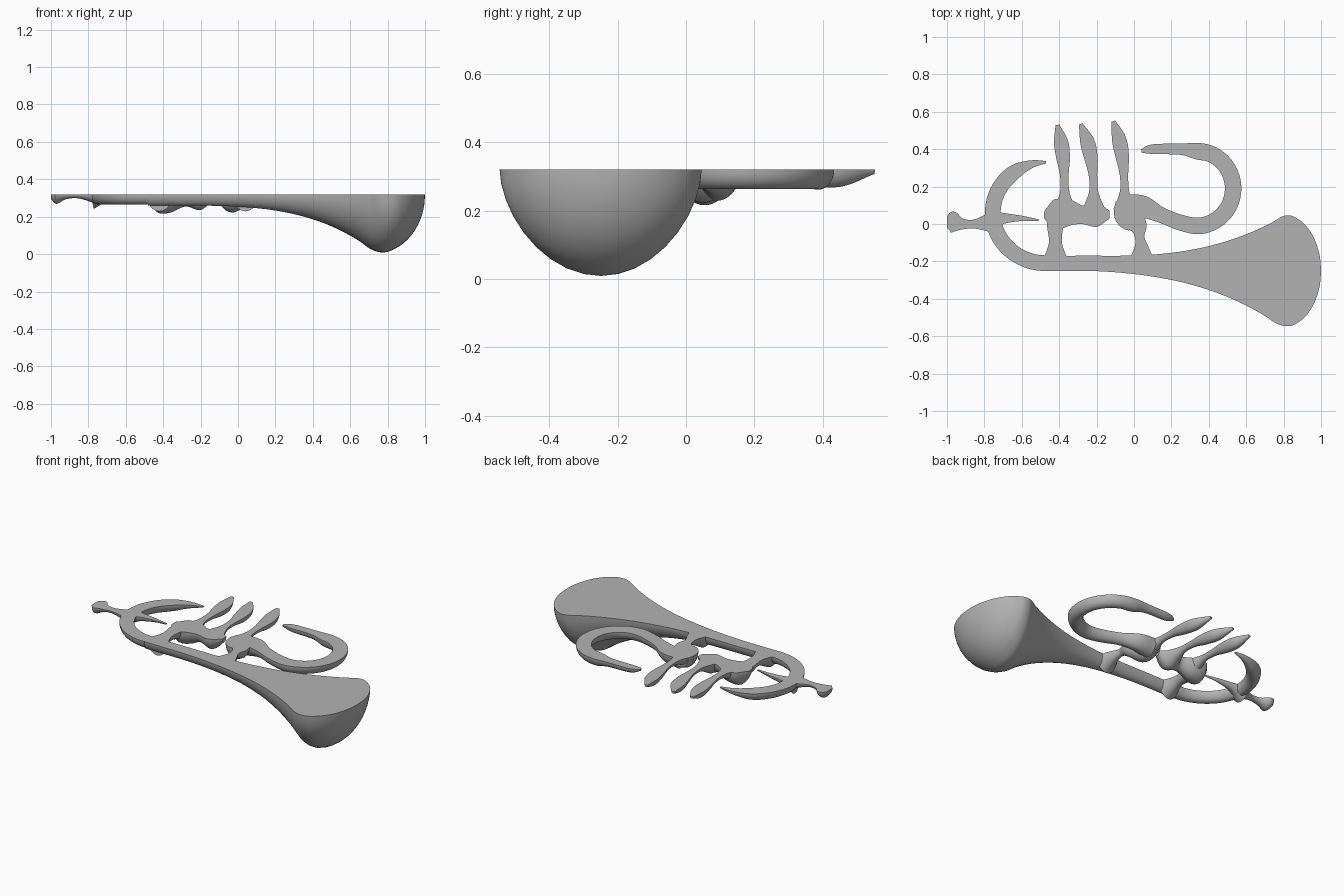
import bpy, bmesh, math
from mathutils import Vector

TOP = 0.32      # height of the flat upper face
STEPS = 6       # rings between two path points
ARC = 18        # facets round the half section

old = bpy.data.objects.get("Cube")
if old:
    bpy.data.objects.remove(old, do_unlink=True)

grey = bpy.data.materials.new("plain_grey")
grey.use_nodes = True
colour = (0.45, 0.45, 0.45, 1)
grey.diffuse_color = colour
bsdf = grey.node_tree.nodes["Principled BSDF"]
bsdf.inputs["Base Color"].default_value = colour


def spline(points):
    """Smooth curve through points of (x, y, half width, depth)."""
    p = [Vector(point) for point in points]
    p = [2 * p[0] - p[1]] + p + [2 * p[-1] - p[-2]]
    curve = []
    for before, start, end, after in zip(p, p[1:], p[2:], p[3:]):
        leave, arrive = (end - before) / 2, (after - start) / 2
        for i in range(STEPS):
            t = i / STEPS
            ease = t * t * (3 - 2 * t)
            curve.append(start.lerp(end, ease)
                         + leave * t * (1 - t) ** 2 - arrive * t * t * (1 - t))
    return curve + [p[-2]]


def half_tube(name, points, ratio=1.3, power=1.0):
    """Flat-topped branch with a rounded underside; depth follows width unless given."""
    path = spline([q if len(q) == 4 else (*q, q[2] * ratio) for q in points])
    bm = bmesh.new()
    rings = []
    for i, (x, y, width, depth) in enumerate(path):
        ahead = path[min(i + 1, len(path) - 1)] - path[max(i - 1, 0)]
        side = Vector((-ahead.y, ahead.x)).normalized()
        width, depth = max(width, 0.002), max(depth, 0.002)
        ring = []
        for k in range(ARC + 1):
            angle = math.pi * k / ARC
            across = side * width * math.cos(angle)
            drop = depth * max(math.sin(angle), 0) ** power
            ring.append(bm.verts.new((x + across.x, y + across.y, TOP - drop)))
        rings.append(ring)
    for a, b in zip(rings, rings[1:]):
        for k in range(ARC):
            bm.faces.new((a[k], a[k + 1], b[k + 1], b[k]))
        bm.faces.new((a[-1], a[0], b[0], b[-1]))
    bm.faces.new(rings[0])
    bm.faces.new(rings[-1])
    bmesh.ops.recalc_face_normals(bm, faces=bm.faces)
    mesh = bpy.data.meshes.new(name)
    bm.to_mesh(mesh)
    bm.free()
    mesh.materials.append(grey)
    ob = bpy.data.objects.new(name, mesh)
    bpy.context.collection.objects.link(ob)
    bpy.ops.object.select_all(action="DESELECT")
    ob.select_set(True)
    bpy.context.view_layer.objects.active = ob
    bpy.ops.object.shade_smooth_by_angle(angle=math.radians(40))


def arc(centre, rx, ry, start, end, count):
    """Points on an elliptical arc, angles in degrees."""
    for i in range(count + 1):
        angle = math.radians(start + (end - start) * i / count)
        yield centre[0] + rx * math.cos(angle), centre[1] + ry * math.sin(angle)


def swell(x, peak, low, high, power):
    """Slow growth up to the peak, then an elliptical fall to the end of the bulb."""
    if x > peak:
        return high * math.sqrt(max(0, 1 - ((x - peak) / (1 - peak)) ** 2))
    growth = max(0, (x + 0.4) / (peak + 0.4))
    return low + (high - low) * growth ** power


# Long lower bar swelling into the heavy bulb, rings closest at the round end
bar = []
for i in range(21):
    x = 1 - 1.48 * (1 - math.sin(math.pi / 2 * i / 20))
    y = -0.21 - 0.04 * min(1, max(0, x + 0.2))
    bar.append((x, y, swell(x, 0.8, 0.04, 0.3, 3), swell(x, 0.74, 0.06, 0.315, 3.5)))
half_tube("bar_and_bulb", bar, power=1.15)

# Side ring: constant width, tapering to a point at its upper end
ring_path = list(arc((-0.47, 0.06), 0.285, 0.27, 90, 270, 16))
half_tube("side_ring", [(x, y, 0.042 * min(1, 0.15 + i / 4))
                        for i, (x, y) in enumerate(ring_path)])

# Knob and thorn either side of the ring
half_tube("end_knob", [(-1, 0.01, 0.03), (-0.97, 0.01, 0.057), (-0.92, 0, 0.03),
                       (-0.85, 0, 0.025), (-0.75, 0.01, 0.06)], ratio=0.9)
half_tube("thorn", [(-0.77, 0.02, 0.06), (-0.7, 0.03, 0.03), (-0.6, 0.03, 0.014),
                    (-0.51, 0.02, 0.005)])

# Middle stems and the knuckle block
half_tube("left_stem", [(-0.42, -0.2, 0.07), (-0.42, -0.1, 0.035), (-0.42, 0, 0.045),
                        (-0.4, 0.1, 0.05)])
half_tube("knuckle_block", [(-0.48, 0.05, 0.02), (-0.43, 0.05, 0.075), (-0.36, 0.06, 0.075),
                            (-0.28, 0.05, 0.05), (-0.2, 0.05, 0.065), (-0.13, 0.05, 0.02)])
half_tube("right_stem", [(-0.05, 0.13, 0.05), (-0.03, 0.05, 0.075), (0.02, -0.01, 0.05),
                         (0.03, -0.07, 0.025), (0.04, -0.13, 0.04), (0.04, -0.2, 0.07)])

# Three fingers: wide root, thin neck, swollen pad and a tip leaning left
finger_widths = (0.06, 0.025, 0.023, 0.036, 0.038, 0.01)
for name, root, lean, tip in (("left_finger", -0.37, 0.04, 0.53),
                              ("middle_finger", -0.215, 0.07, 0.535),
                              ("right_finger", -0.05, 0.06, 0.55)):
    points = []
    for i, width in enumerate(finger_widths):
        s = i / 5
        points.append((root - lean * s ** 3, 0.08 + (tip - 0.08) * s, width))
    half_tube(name, points)

# Large hook: thick root, round bend and a thinner straight end
bend = [(x, y, 0.044) for x, y in arc((0.335, 0.19), 0.195, 0.2, -90, 90, 8)]
half_tube("hook", [(-0.03, 0.09, 0.07), (0.05, 0.09, 0.06), (0.14, 0.05, 0.042),
                   (0.24, 0.01, 0.042), *bend, (0.25, 0.4, 0.03),
                   (0.1, 0.4, 0.026), (0.04, 0.39, 0.01)])
